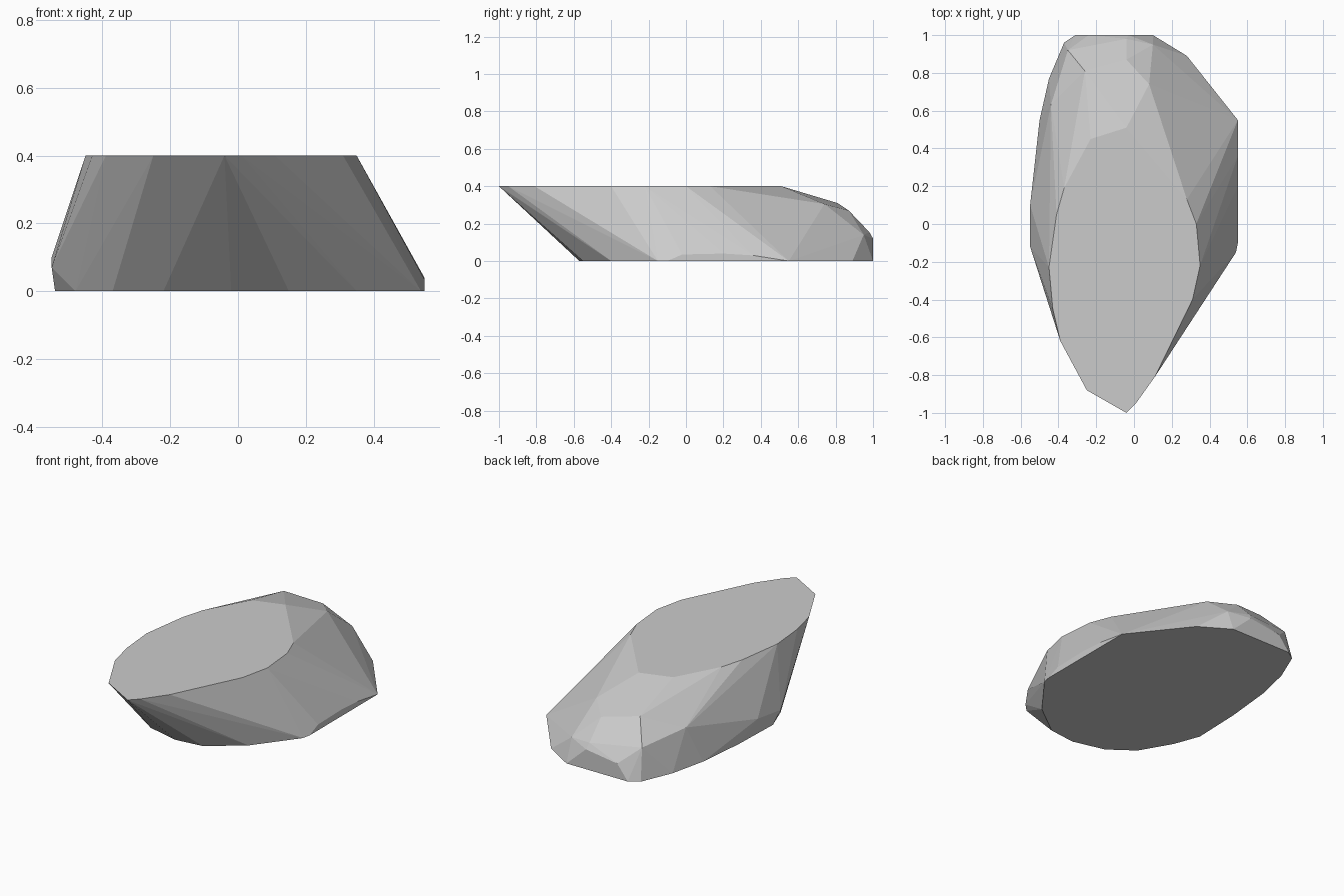
import bpy
import bmesh

HEIGHT = 0.4

old_cube = bpy.data.objects.get("Cube")
if old_cube:
    bpy.data.objects.remove(old_cube, do_unlink=True)


def make_material(name, color):
    """Create one flat, rough material."""
    material = bpy.data.materials.new(name)
    material.use_nodes = True
    material.diffuse_color = color
    shader = material.node_tree.nodes["Principled BSDF"]
    shader.inputs["Base Color"].default_value = color
    shader.inputs["Roughness"].default_value = 1
    return material


def at_height(outline, z):
    """Lift a flat outline to one height."""
    return [(x, y, z) for x, y in outline]


def build_hull(name, points, material):
    """Wrap the corner points in a faceted convex shell."""
    bm = bmesh.new()
    for point in points:
        bm.verts.new(point)
    result = bmesh.ops.convex_hull(bm, input=bm.verts[:])
    unused = {v for v in result["geom_interior"] if isinstance(v, bmesh.types.BMVert)}
    bmesh.ops.delete(bm, geom=list(unused), context="VERTS")
    bmesh.ops.dissolve_limit(bm, angle_limit=0.01, verts=bm.verts[:], edges=bm.edges[:])
    bmesh.ops.recalc_face_normals(bm, faces=bm.faces[:])
    mesh = bpy.data.meshes.new(name)
    bm.to_mesh(mesh)
    bm.free()
    mesh.materials.append(material)
    rock = bpy.data.objects.new(name, mesh)
    bpy.context.collection.objects.link(rock)
    return rock


# Flat top, pointed at the front
top_outline = [
    (-.04, -1), (.01, -.95), (.11, -.81), (.31, -.4), (.35, -.22),
    (.33, 0), (.28, .13), (-.04, .51), (-.23, .45), (-.37, .19),
    (-.41, .05), (-.45, -.23), (-.43, -.45), (-.39, -.62), (-.25, -.88),
]

# Flat base, set back under the top
base_outline = [
    (-.02, -.57), (.15, -.55), (.35, -.4), (.54, -.15), (.55, -.1),
    (.55, .55), (.28, .89), (.1, 1), (-.31, 1), (-.37, .96),
    (-.45, .77), (-.5, .55), (-.53, .25), (-.54, -.06), (-.48, -.22),
    (-.37, -.41), (-.22, -.52),
]

# Chipped corners on the sloping back
back_corners = [
    (-.26, .81, .31), (-.04, .87, .27), (.08, .74, .305), (.1, .95, .14),
    (-.04, .98, .155), (-.03, 1, .12), (-.24, 1, .09), (-.35, .92, .185),
]

# Bulges along both sides
side_corners = [
    (-.55, -.12, .07), (-.55, .1, .1), (-.44, .63, .22),
    (.55, -.02, .035), (.55, .2, .04), (.55, .36, .03),
]

stone = make_material("stone grey", (.6, .6, .6, 1))
corners = at_height(top_outline, HEIGHT) + at_height(base_outline, 0)
build_hull("rock", corners + back_corners + side_corners, stone)
